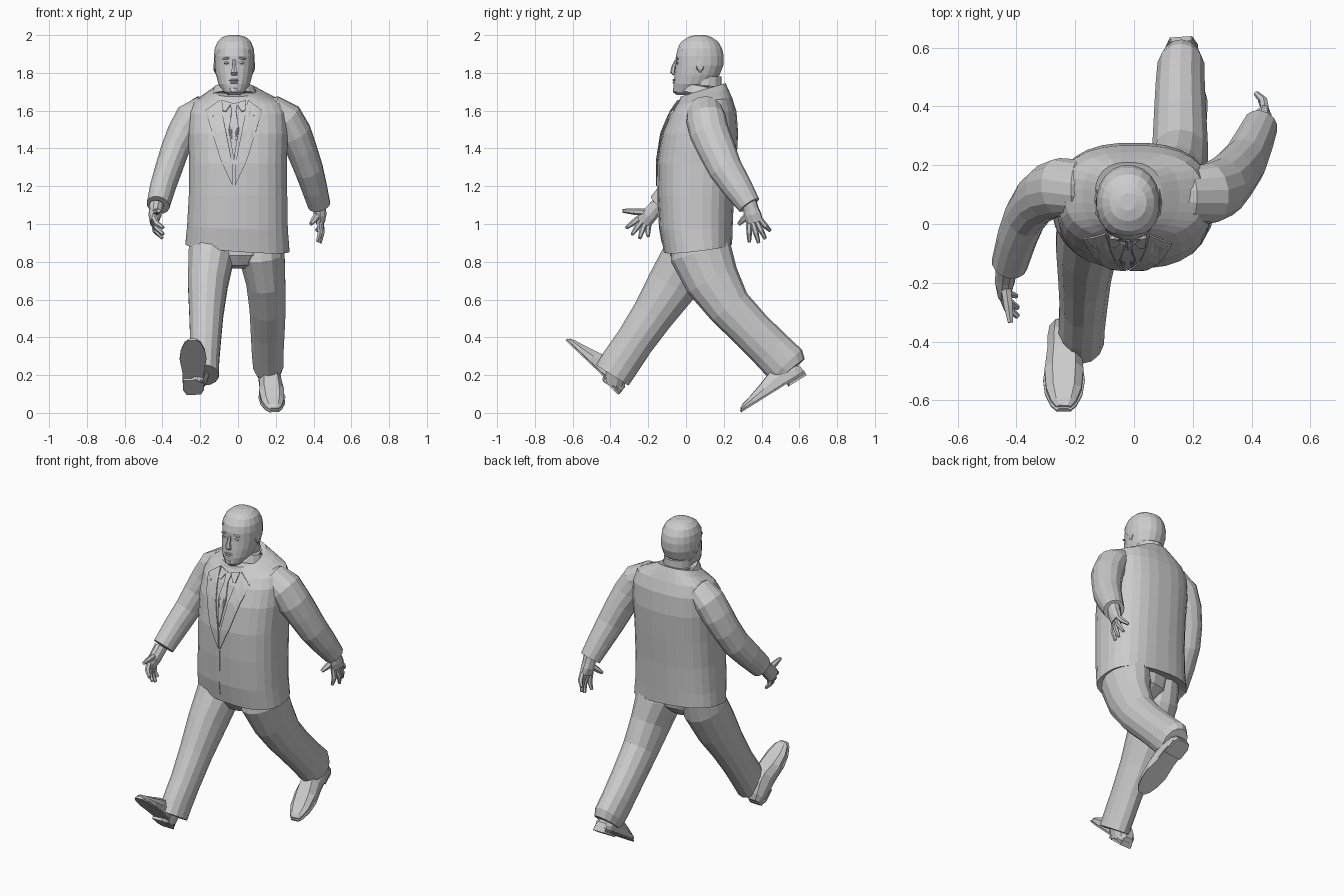
import bpy, bmesh, math
from mathutils import Vector as V
from mathutils.bvhtree import BVHTree

if "Cube" in bpy.data.objects:
    bpy.data.objects.remove(bpy.data.objects["Cube"])

grey = bpy.data.materials.new("plain_grey")
grey.use_nodes = True
COLOUR = (0.6, 0.6, 0.6, 1)
grey.diffuse_color = COLOUR
grey.node_tree.nodes["Principled BSDF"].inputs["Base Color"].default_value = COLOUR


def finish(name, bm):
    bmesh.ops.recalc_face_normals(bm, faces=bm.faces)
    mesh = bpy.data.meshes.new(name)
    bm.to_mesh(mesh)
    bm.free()
    mesh.materials.append(grey)
    obj = bpy.data.objects.new(name, mesh)
    bpy.context.collection.objects.link(obj)
    return obj


def power(v, p):
    return math.copysign(abs(v) ** p, v)


def oval(c, u, v, ru, rv, n, p=1.0):
    """Ring of n points around c, squarer when p is below 1."""
    angles = [2 * math.pi * (i + 0.5) / n for i in range(n)]
    return [c + u * ru * power(math.cos(a), p) + v * rv * power(math.sin(a), p) for a in angles]


def loft(name, rings, keep=False):
    bm = bmesh.new()
    loops = [[bm.verts.new(p) for p in ring] for ring in rings]
    n = len(loops[0])
    for a, b in zip(loops, loops[1:]):
        for i in range(n):
            bm.faces.new((a[i], a[(i + 1) % n], b[(i + 1) % n], b[i]))
    bm.faces.new(loops[0])
    bm.faces.new(loops[-1])
    return bm if keep else finish(name, bm)


def limb(name, path, n=12):
    """Tube along (centre, side radius, depth radius) stations."""
    pts = [V(s[0]) for s in path]
    rings = []
    for i, (_, ru, rv) in enumerate(path):
        t = (pts[min(i + 1, len(pts) - 1)] - pts[max(i - 1, 0)]).normalized()
        u = (V((1, 0, 0)) - t * t.x).normalized()
        rings.append(oval(pts[i], u, t.cross(u), ru, rv, n))
    return loft(name, rings)


X, Y, Z = V((1, 0, 0)), V((0, 1, 0)), V((0, 0, 1))


def body(name, stations, n, p, keep=False):
    """Upright loft from (z, cx, rx, y_front, y_back, slope_x, slope_y)."""
    rings = []
    for z, cx, rx, yf, yb, sx, sy in stations:
        c = V((cx, (yf + yb) / 2, z))
        rings.append(oval(c, X + Z * sx, Y + Z * sy, rx, (yb - yf) / 2, n, p))
    return loft(name, rings, keep)


# Jacket body
jacket = body("jacket_body", [
    (0.9, 0, .22, -.06, .19, -.06, .1),
    (.875, -.003, .277, -.118, .245, -.07, .12),
    (.98, -.003, .268, -.14, .248, -.03, .03),
    (1.15, 0, .262, -.15, .255, 0, 0),
    (1.32, 0, .26, -.152, .268, 0, 0),
    (1.48, 0, .265, -.127, .277, 0, 0),
    (1.59, 0, .26, -.085, .268, 0, .05),
    (1.65, 0, .235, -.05, .245, 0, .12),
    (1.685, -.01, .165, -.035, .225, 0, .22),
    (1.71, -.018, .115, -.03, .21, 0, .3)], 28, .8)

# Sleeves, starting inside the shoulders
limb("left_sleeve", [((.1, .1, 1.61), .045, .06), ((.19, .1, 1.6), .08, .095),
                     ((.258, .105, 1.56), .088, .105), ((.3, .125, 1.48), .09, .105),
                     ((.335, .16, 1.4), .082, .1), ((.375, .21, 1.29), .076, .09),
                     ((.405, .275, 1.19), .068, .078), ((.43, .335, 1.1), .06, .062)], 14)
limb("right_sleeve", [((-.1, .12, 1.61), .045, .06), ((-.19, .125, 1.6), .08, .095),
                      ((-.252, .125, 1.56), .086, .1), ((-.295, .11, 1.48), .082, .097),
                      ((-.335, .08, 1.39), .075, .09), ((-.368, .03, 1.29), .072, .085),
                      ((-.397, -.045, 1.2), .068, .078), ((-.423, -.135, 1.1), .062, .068)], 14)

# Trousers: seat and legs
body("trouser_seat", [(.96, 0, .2, -.08, .2, 0, 0), (.84, 0, .16, -.085, .18, 0, .05),
                      (.79, 0, .1, -.05, .13, 0, .1), (.765, 0, .05, 0, .08, 0, 0)], 14, 1)
limb("left_trouser", [((.12, .07, .98), .11, .14), ((.125, .08, .84), .125, .165),
                      ((.147, .14, .7), .106, .145), ((.157, .23, .56), .098, .118),
                      ((.157, .345, .44), .092, .11), ((.157, .455, .33), .086, .112),
                      ((.16, .53, .255), .082, .116), ((.163, .555, .225), .07, .095)], 14)
limb("right_trouser", [((-.13, .07, .98), .11, .12), ((-.14, .02, .84), .125, .14),
                       ((-.16, -.07, .68), .108, .135), ((-.168, -.175, .52), .092, .112),
                       ((-.172, -.27, .38), .083, .102), ((-.178, -.345, .27), .08, .104),
                       ((-.18, -.39, .2), .08, .102)], 14)
limb("left_ankle", [((.163, .5, .28), .05, .06), ((.165, .54, .18), .05, .06)], 10)
limb("right_ankle", [((-.18, -.36, .26), .05, .06), ((-.22, -.385, .16), .05, .06)], 10)


# Shoes: upper, sole and heel block along a heel-to-toe axis
def shoe(side, heel, toe, up):
    heel, toe, up = V(heel), V(toe), V(up).normalized()
    axis = toe - heel
    across = axis.cross(up).normalized()

    def slab(name, stations):
        rings = []
        for s, w, low, high in stations:
            c = heel + axis * s
            rings.append([c + across * a * w + up * h for a, h in (
                (-1, low), (1, low), (1, low + (high - low) * .5), (.6, high), (-.6, high),
                (-1, low + (high - low) * .5))])
        loft(side + name, rings)

    slab("_shoe_upper", [(0, .035, .01, .04), (.08, .052, .01, .07), (.25, .058, .01, .1),
                         (.4, .058, .01, .1), (.6, .066, .01, .072), (.8, .06, .01, .048),
                         (.94, .042, .01, .034), (1, .024, .01, .022)])
    slab("_shoe_sole", [(-.01, .038, 0, .014), (.1, .056, 0, .014), (.4, .058, 0, .014),
                        (.65, .071, 0, .014), (.82, .064, 0, .014), (.96, .044, 0, .014),
                        (1.02, .024, 0, .014)])
    slab("_shoe_heel", [(-.01, .038, -.016, .005), (.08, .055, -.016, .005),
                        (.27, .055, -.016, .005)])


shoe("left", (.16, .625, .21), (.19, .3, .008), (0, -.53, .85))
shoe("right", (-.235, -.35, .11), (-.24, -.632, .378), (0, .7, .71))


# Hands: palm plus five fingers
def hand(side, wrist, knuckles, tips, thumb):
    wrist, first, last = V(wrist), V(knuckles[0]), V(knuckles[1])
    middle = (first + last) / 2
    down, span = (middle - wrist).normalized(), (last - first) / 2
    wide = span.normalized()
    thick = down.cross(wide).normalized()
    half = span.length + .015
    loft(side + "_palm", [oval(wrist - down * .03, wide, thick, .042, .038, 10),
                          oval(wrist + down * .015, wide, thick, .042, .035, 10),
                          oval((wrist + middle) / 2, wide, thick, half, .034, 10),
                          oval(middle, wide, thick, half, .022, 10)])
    for i, tip in enumerate(tips):
        a, b = first.lerp(last, i / 3), V(tip)
        bend = a.lerp(b, .5) + X * .01 * math.copysign(1, wrist.x)
        limb(side + "_finger_%d" % (i + 1), [(a - down * .01, .016, .016), (bend, .015, .015),
                                             (b, .009, .009)], 6)
    a, b = wrist.lerp(first, .35), V(thumb)
    limb(side + "_thumb", [(a, .02, .02), (a.lerp(b, .6), .017, .017), (b, .01, .01)], 6)


hand("left", (.432, .34, 1.09), ((.43, .335, 1.0), (.445, .395, 1.015)),
     [(.42, .335, .905), (.435, .385, .9), (.43, .42, .922), (.415, .445, .965)], (.385, .28, 1.0))
hand("right", (-.435, -.165, 1.08), ((-.445, -.255, 1.025), (-.445, -.205, .99)),
     [(-.395, -.315, .98), (-.395, -.285, .945), (-.4, -.245, .925), (-.415, -.2, .935)],
     (-.42, -.335, 1.07))

# Neck and head
limb("neck", [((-.02, .11, 1.62), .095, .095), ((-.02, .1, 1.7), .088, .09),
              ((-.02, .1, 1.78), .082, .088)], 14)
SKULL = [(1.682, -.05, .03, .03), (1.7, -.066, .08, .057), (1.74, -.067, .14, .084),
         (1.79, -.062, .175, .098), (1.84, -.056, .194, .104), (1.89, -.055, .196, .104),
         (1.93, -.045, .187, .099), (1.965, -.02, .165, .084), (1.988, .015, .13, .058),
         (1.998, .05, .1, .022)]


def skull(name, grow, keep=False):
    return body(name, [(z + grow * (z > 1.95) * .3, -.02, rx + grow, yf - grow, yb + grow, 0, 0)
                       for z, yf, yb, rx in SKULL], 20, .95, keep)


skull("head", 0)
hair = skull("hair", .005, True)
for point, normal in (((0, 0, 1.9), (0, .75, .66)), ((0, .1, 1.76), (0, .2, 1))):
    bmesh.ops.bisect_plane(hair, geom=hair.verts[:] + hair.edges[:] + hair.faces[:],
                           plane_co=point, plane_no=normal, clear_inner=True)
finish("hair", hair)


# Face features
def blob(name, centre, size, tilt=0):
    bm = bmesh.new()
    bmesh.ops.create_icosphere(bm, subdivisions=1, radius=1)
    obj = finish(name, bm)
    obj.location, obj.scale, obj.rotation_euler = centre, size, (0, tilt, 0)


limb("nose", [((-.02, -.052, 1.868), .009, .007), ((-.02, -.066, 1.83), .012, .012),
              ((-.02, -.07, 1.803), .02, .014), ((-.02, -.06, 1.79), .016, .008)], 6)
blob("upper_lip", (-.02, -.062, 1.762), (.034, .01, .007))
blob("lower_lip", (-.02, -.063, 1.749), (.028, .01, .007))
blob("chin", (-.02, -.052, 1.708), (.036, .02, .022))
for side, s in (("left", 1), ("right", -1)):
    blob(side + "_eye", (-.02 + s * .04, -.046, 1.853), (.017, .008, .008))
    blob(side + "_brow", (-.02 + s * .042, -.046, 1.877), (.026, .01, .007), s * .15)
    blob(side + "_ear", (-.02 + s * .102, .075, 1.835), (.01, .024, .035))

# Shirt front, lapels and tie laid on the chest
bm = bmesh.new()
bm.from_mesh(jacket.data)
chest = BVHTree.FromBMesh(bm)
bm.free()


def chest_plate(name, outline, lift, mirror=False):
    bm = bmesh.new()
    for s in ((1, -1) if mirror else (1,)):
        bm.faces.new([bm.verts.new((s * x, 0, z)) for x, z in outline])
    bmesh.ops.triangulate(bm, faces=bm.faces[:])
    bmesh.ops.subdivide_edges(bm, edges=bm.edges[:], cuts=3, use_grid_fill=True)
    for v in bm.verts:
        v.co.x -= .022
        hit = chest.ray_cast(V((v.co.x, -1, v.co.z)), Y)[0]
        v.co.y = (hit.y if hit else -.03) - lift
    obj = finish(name, bm)
    solid = obj.modifiers.new("thickness", "SOLIDIFY")
    solid.thickness, solid.offset = .006, 0


chest_plate("lapels", [(.075, 1.655), (.15, 1.6), (.105, 1.575), (.135, 1.55), (.07, 1.34),
                       (.006, 1.2), (.006, 1.31)], .006, True)
chest_plate("shirt_collar", [(.012, 1.64), (.065, 1.655), (.06, 1.6), (.042, 1.595)], .008, True)
chest_plate("tie_knot", [(-.02, 1.64), (.02, 1.64), (.012, 1.595), (-.012, 1.595)], .01)
chest_plate("tie_blade", [(-.012, 1.597), (.012, 1.597), (.027, 1.5), (0, 1.335),
                          (-.027, 1.5)], .008)
chest_plate("jacket_seam", [(.003, 1.2), (-.003, 1.2), (-.02, .9), (-.012, .9)], .001)
# Collar band around the neck
limb("jacket_collar", [((-.02, .09, 1.68), .125, .125), ((-.02, .1, 1.725), .108, .112),
                       ((-.02, .1, 1.73), .095, .098), ((-.02, .1, 1.69), .09, .09)], 18)
